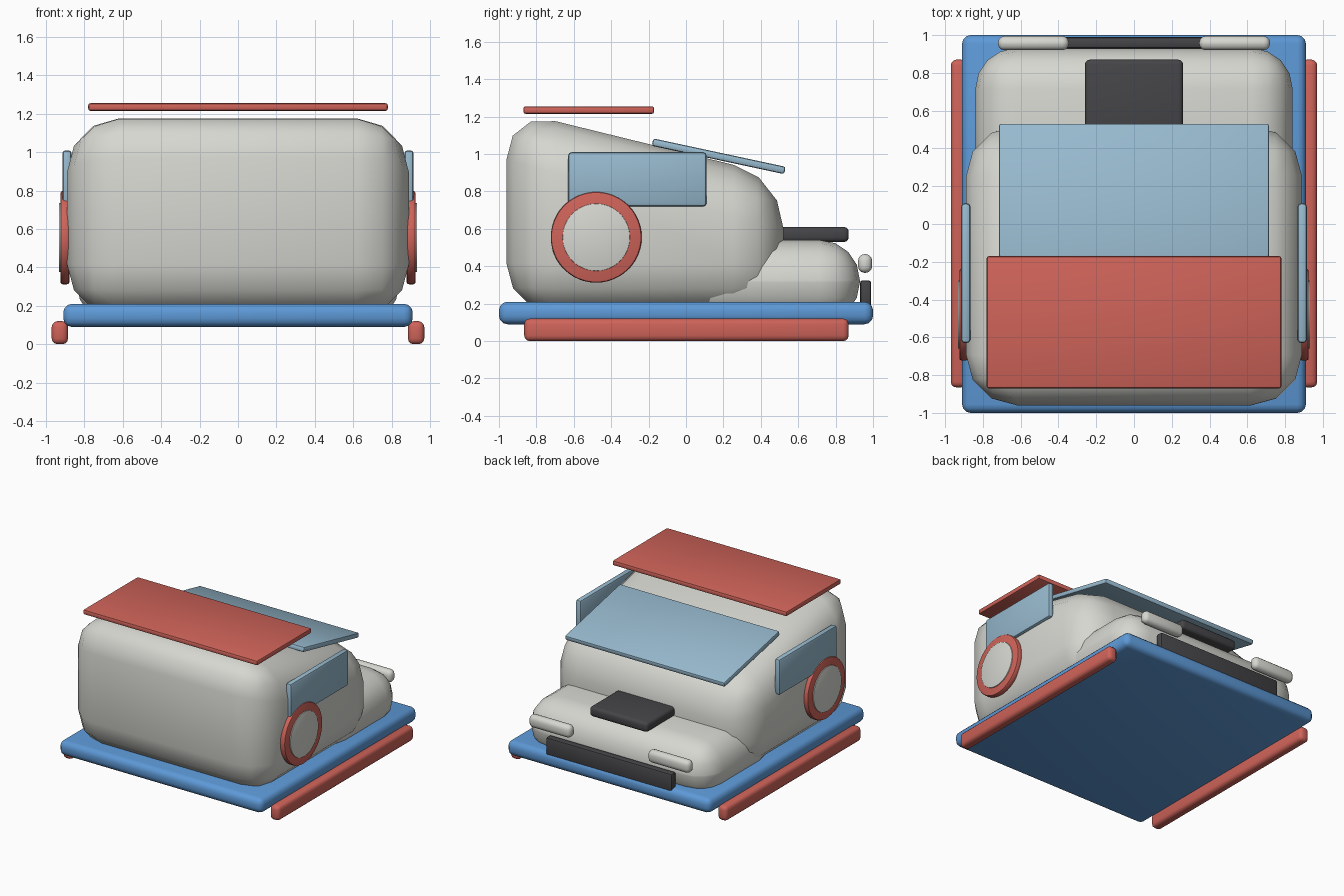
import bpy, bmesh, math
from mathutils import Matrix

cube = bpy.data.objects.get("Cube")
if cube:
    bpy.data.objects.remove(cube, do_unlink=True)


def material(name, rgb):
    m = bpy.data.materials.new(name)
    m.use_nodes = True
    m.diffuse_color = (*rgb, 1)
    m.node_tree.nodes["Principled BSDF"].inputs["Base Color"].default_value = (*rgb, 1)
    return m


BLUE = material("blue", (0.11, 0.32, 0.68))
RED = material("coral red", (0.62, 0.125, 0.1))
GREY = material("light grey", (0.68, 0.68, 0.64))
GLASS = material("pale blue glass", (0.31, 0.49, 0.62))
DARK = material("charcoal", (0.06, 0.06, 0.065))


def finish(name, bm, mat, bevel, segments):
    """Turn a bmesh into a bevelled, smooth-shaded object."""
    bmesh.ops.recalc_face_normals(bm, faces=bm.faces[:])
    mesh = bpy.data.meshes.new(name)
    bm.to_mesh(mesh)
    bm.free()
    mesh.materials.append(mat)
    ob = bpy.data.objects.new(name, mesh)
    bpy.context.collection.objects.link(ob)
    mod = ob.modifiers.new("rounding", "BEVEL")
    mod.width, mod.segments = bevel, segments
    mod.limit_method = "ANGLE"
    bpy.ops.object.select_all(action="DESELECT")
    ob.select_set(True)
    bpy.context.view_layer.objects.active = ob
    bpy.ops.object.modifier_apply(modifier=mod.name)
    bpy.ops.object.shade_smooth_by_angle(angle=math.radians(40))
    return ob


def box(name, xs, ys, zs, mat, bevel, segments=3, front_drop=0):
    """Rounded box; front_drop lowers the top edge at the +y end."""
    bm = bmesh.new()
    bmesh.ops.create_cube(bm, size=1)
    for v in bm.verts:
        if v.co.y > 0 and v.co.z > 0:
            v.co.z -= front_drop / (zs[1] - zs[0])
        v.co = [a + (c + 0.5) * (b - a) for c, (a, b) in zip(v.co, (xs, ys, zs))]
    return finish(name, bm, mat, bevel, segments)


def disc(name, x0, x1, y, z, radius, mat, bevel):
    """Cylinder lying along x."""
    bm = bmesh.new()
    bmesh.ops.create_cone(bm, cap_ends=True, segments=48, radius1=radius,
                          radius2=radius, depth=abs(x1 - x0))
    bm.transform(Matrix.Translation(((x0 + x1) / 2, y, z)) @ Matrix.Rotation(math.pi / 2, 4, "Y"))
    return finish(name, bm, mat, bevel, 2)


# Base and body
box("base_slab", (-0.91, 0.91), (-1, 1), (0.09, 0.21), BLUE, 0.045)
box("cabin", (-0.89, 0.89), (-0.96, 0.52), (0.145, 1.24), GREY, 0.27, 3, front_drop=0.363)
box("hood", (-0.84, 0.84), (0, 0.93), (0.1, 0.54), GREY, 0.215, 4)

# Parts on the centre line
box("roof_panel", (-0.78, 0.78), (-0.87, -0.17), (1.215, 1.255), RED, 0.012, 2)
box("hood_scoop", (-0.26, 0.26), (0.42, 0.87), (0.53, 0.61), DARK, 0.025)
box("bumper", (-0.565, 0.565), (0.93, 0.99), (0.17, 0.325), DARK, 0.015, 2)
windshield = box("windshield", (-0.715, 0.715), (-0.362, 0.362), (-0.02, 0.02), GLASS, 0.012, 2)
windshield.location = (0, 0.175, 0.988)
windshield.rotation_euler.x = math.radians(-12.1)

# Parts on both sides
for side, label in ((1, "left"), (-1, "right")):
    def span(a, b):
        return sorted((side * a, side * b))

    box(label + "_skid", span(0.885, 0.97), (-0.865, 0.87), (0, 0.12), RED, 0.03)
    box(label + "_window", span(0.866, 0.915), (-0.63, 0.11), (0.72, 1.01), GLASS, 0.018, 2)
    box(label + "_lamp", span(0.345, 0.72), (0.92, 0.995), (0.365, 0.465), GREY, 0.034)
    disc(label + "_wheel_ring", side * 0.878, side * 0.925, -0.48, 0.555, 0.243, RED, 0.012)
    disc(label + "_wheel_hub", side * 0.88, side * 0.932, -0.48, 0.555, 0.18, GREY, 0.003)
